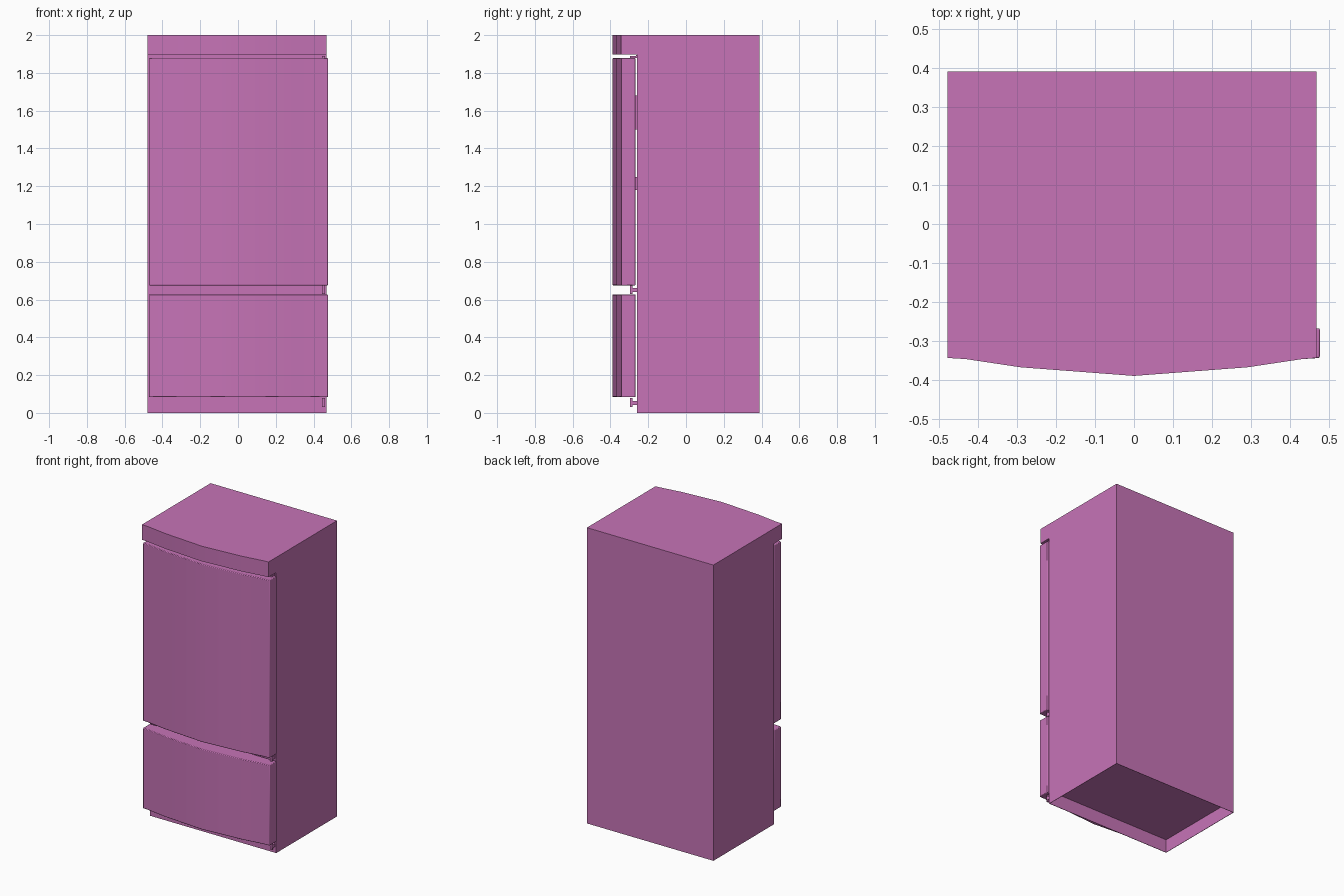
import bpy, bmesh, math

if "Cube" in bpy.data.objects:
    bpy.data.objects.remove(bpy.data.objects["Cube"])

mat = bpy.data.materials.new("pink_enamel")
mat.diffuse_color = (0.57, 0.174, 0.474, 1)
mat.use_nodes = True
mat.node_tree.nodes["Principled BSDF"].inputs["Base Color"].default_value = mat.diffuse_color


def finish(name, bm, smooth=False, bevel=0):
    bmesh.ops.recalc_face_normals(bm, faces=bm.faces)
    me = bpy.data.meshes.new(name)
    bm.to_mesh(me)
    bm.free()
    ob = bpy.data.objects.new(name, me)
    bpy.context.collection.objects.link(ob)
    me.materials.append(mat)
    if bevel:
        m = ob.modifiers.new("soft_edges", 'BEVEL')
        m.width, m.segments = bevel, 2
        m.limit_method, m.angle_limit = 'ANGLE', math.radians(40)
    if smooth:
        bpy.ops.object.select_all(action='DESELECT')
        ob.select_set(True)
        bpy.context.view_layer.objects.active = ob
        bpy.ops.object.shade_smooth_by_angle(angle=math.radians(35))
    return ob


def prism(outline, z0, z1):
    """Extrude a plan outline from z0 to z1."""
    bm = bmesh.new()
    base = bm.faces.new([bm.verts.new((x, y, z0)) for x, y in outline])
    top = bmesh.ops.extrude_face_region(bm, geom=[base], use_keep_orig=True)
    for v in top["geom"]:
        if isinstance(v, bmesh.types.BMVert):
            v.co.z = z1
    return bm


def box(name, x0, x1, y0, y1, z0, z1):
    return finish(name, prism([(x0, y0), (x1, y0), (x1, y1), (x0, y1)], z0, z1))


def bowed(x0, x1, back):
    """Plan outline with a bowed front and straight back."""
    front = [(-0.43, -0.346), (-0.29, -0.367), (-0.145, -0.378), (0, -0.389),
             (0.145, -0.378), (0.29, -0.367), (0.43, -0.346)]
    return [(x0, back), (x0, -0.343)] + front + [(x1, -0.343), (x1, back)]


L, R, FRONT, BACK = -0.478, 0.468, -0.26, 0.39

# Cabinet, with a shallow hollow underneath
bm = prism([(L, FRONT), (R, FRONT), (R, BACK), (L, BACK)], 0, 2)
bm.normal_update()
bottom = min(bm.faces, key=lambda f: f.calc_center_median().z)
bmesh.ops.recalc_face_normals(bm, faces=bm.faces)
bmesh.ops.inset_region(bm, faces=[bottom], thickness=0.004)
hollow = bmesh.ops.extrude_face_region(bm, geom=[bottom])
bmesh.ops.delete(bm, geom=[bottom], context='FACES_ONLY') if bottom.is_valid else None
for v in hollow["geom"]:
    if isinstance(v, bmesh.types.BMVert):
        v.co.z = 0.09
finish("cabinet", bm)

# Overhanging top panel
finish("top_panel", prism(bowed(L, R, FRONT), 1.897, 2), smooth=True)

# Two bowed doors
for name, z0, z1 in (("upper_door", 0.675, 1.878), ("lower_door", 0.083, 0.627)):
    finish(name, prism(bowed(-0.471, 0.476, -0.267), z0, z1), smooth=True, bevel=0.004)

# Hinges: plate, upright and pin at each door end
for name, z in (("bottom", 0.052), ("middle", 0.65)):
    box(name + "_hinge_plate", 0.32, 0.46, -0.265, FRONT, z - 0.011, z + 0.011)
    box(name + "_hinge_arm", 0.445, 0.46, -0.285, FRONT, z - 0.011, z + 0.011)
    box(name + "_hinge_pin", 0.445, 0.46, -0.296, -0.284, z - 0.02, z + 0.026)
box("top_hinge_plate", 0.32, 0.46, -0.265, FRONT, 1.88, 1.895)
box("top_hinge_arm", 0.445, 0.46, -0.296, FRONT, 1.878, 1.89)

# Small spacers in the gap behind the upper door
for i, (z0, z1) in enumerate(((1.5, 1.68), (1.18, 1.25))):
    box(f"door_spacer_{i + 1}", -0.44, -0.40, -0.268, FRONT, z0, z1)
